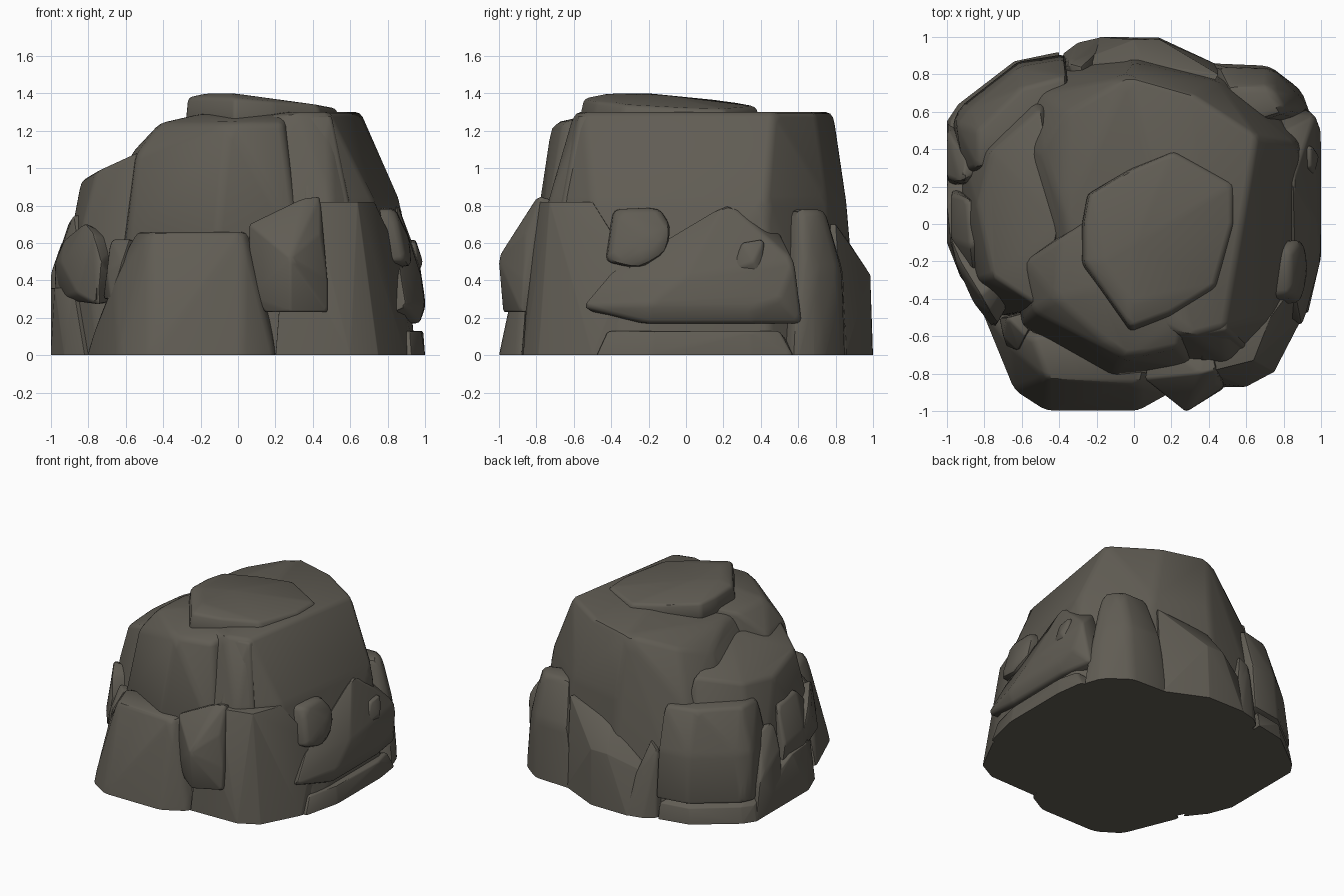
import bpy, bmesh, math

stone = bpy.data.materials.new("weathered grey brown stone")
stone.diffuse_color = (0.118, 0.108, 0.088, 1)


def ring(z, *pts):
    """Horizontal outline at height z."""
    return [(x, y, z) for x, y in pts]


def chunk(name, pts, bevel=0.025):
    """Convex block of rock around the given corners, with worn edges."""
    bm = bmesh.new()
    for x, y, z in pts:
        bm.verts.new((x, y, z))
        if z == 0:  # carry the foot below ground, it is cut off flat later
            bm.verts.new((x, y, -0.1))
    bmesh.ops.convex_hull(bm, input=bm.verts[:])
    loose = [v for v in bm.verts if not v.link_faces]
    bmesh.ops.delete(bm, geom=loose, context='VERTS')
    bmesh.ops.dissolve_limit(bm, angle_limit=math.radians(4), verts=bm.verts[:], edges=bm.edges[:])
    bmesh.ops.recalc_face_normals(bm, faces=bm.faces[:])
    bmesh.ops.bevel(bm, geom=bm.edges[:], offset=bevel, segments=2, profile=0.5,
                    affect='EDGES', clamp_overlap=True)
    # flat base on the ground
    cut = bmesh.ops.bisect_plane(bm, geom=bm.verts[:] + bm.edges[:] + bm.faces[:],
                                 plane_co=(0, 0, 0), plane_no=(0, 0, 1), clear_inner=True)
    rim = [e for e in cut['geom_cut'] if isinstance(e, bmesh.types.BMEdge)]
    if rim:
        bmesh.ops.contextual_create(bm, geom=rim)
    bmesh.ops.recalc_face_normals(bm, faces=bm.faces[:])
    me = bpy.data.meshes.new(name)
    bm.to_mesh(me)
    bm.free()
    me.materials.append(stone)
    ob = bpy.data.objects.new(name, me)
    bpy.context.collection.objects.link(ob)
    bpy.context.view_layer.objects.active = ob
    ob.select_set(True)
    bpy.ops.object.shade_smooth_by_angle(angle=math.radians(35))
    ob.select_set(False)


# tall core with the big right and back walls
chunk("main_body",
      ring(0, (.95, -.35), (.95, .45), (.6, .78), (0, .93), (-.6, .82), (-.9, .5),
           (-.9, -.1), (-.7, -.65), (-.2, -.85), (.5, -.84))
      + ring(.82, (.87, .43), (.73, -.5), (.5, -.74), (.45, .76), (.02, .86), (-.5, .7))
      + ring(1.3, (.49, -.55), (.66, .47), (.32, .69), (-.03, .79), (.3, -.6))
      + [(-.36, .6, 1.21), (-.5, .4, 1.14), (-.37, .05, 1.23), (-.3, -.4, 1.2)], .03)

# lower ledge on the left
chunk("left_ledge",
      ring(0, (-.95, .45), (-.95, -.1), (-.75, -.5), (-.3, -.5), (-.3, .75), (-.65, .76))
      + [(-.84, .1, .93), (-.77, .38, .96), (-.5, .62, 1.03), (-.4, 0, 1.12),
         (-.76, -.28, .98), (-.5, -.45, 1.1), (-.88, 0, .72), (-.83, -.3, .7)])

# upper front block
chunk("front_shoulder",
      ring(.58, (-.6, -.55), (-.12, -.82), (.33, -.77), (.4, -.3), (-.65, -.2))
      + ring(1.07, (-.58, -.2), (-.54, -.47))
      + ring(1.24, (-.42, -.4), (-.05, -.72), (.24, -.66), (-.4, -.08))
      + ring(1.29, (-.2, .05), (.27, -.5), (.2, 0), (-.2, -.35)), .03)

# pillar at the front right corner of the summit
chunk("corner_pillar",
      ring(.7, (.36, -.77), (.62, -.68), (.6, -.3), (.3, -.4))
      + ring(1.28, (.3, -.5), (.36, -.59), (.5, -.57), (.5, -.35), (.4, -.3)), .015)

# summit cap
cap = [(-.28, 0), (-.25, .16), (-.02, .3), (.22, .4), (.4, .27), (.55, .22), (.55, 0),
       (.45, -.35), (.2, -.5), (-.02, -.58), (-.28, -.22)]
chunk("summit_cap", ring(1.24, *cap)
      + [(x * .95, y * .95, 1.355 - .06 * x - .03 * y) for x, y in cap]
      + [(-.17, -.2, 1.4), (-.02, -.42, 1.4), (.0, -.1, 1.39)], .02)

# sloping apron at the foot of the front
chunk("front_apron",
      ring(0, (-.64, -.89), (-.47, -1), (.02, -1), (.2, -.9), (.2, -.5), (-.82, -.45))
      + ring(.4, (-.66, -.66), (-.55, -.84))
      + ring(.66, (-.47, -.83), (-.55, -.6), (.03, -.86), (.12, -.5)), .03)

# stone jutting from the front
chunk("front_wedge",
      ring(.23, (.15, -.88), (.28, -.98), (.48, -.88), (.45, -.6), (.12, -.6))
      + [(.06, -.83, .32), (.06, -.83, .7), (.07, -.83, .52), (.28, -1.005, .52), (.22, -.86, .69),
         (.35, -.8, .84), (.44, -.78, .85), (.44, -.86, .65), (.48, -.87, .4), (.4, -.6, .8), (.1, -.6, .7)], .012)

# buttress on the front right
chunk("right_front_buttress",
      ring(0, (.2, -.88), (.6, -.87), (.75, -.79), (.9, -.5), (.93, -.3), (.3, -.4))
      + ring(.82, (.4, -.79), (.64, -.73), (.73, -.5), (.45, -.5))
      + [(.25, -.83, .65), (.88, -.3, .5)], .03)

# overhanging slab and stones on the right
chunk("right_slab",
      ring(.17, (.97, -.2), (.97, .35), (.93, .62), (.7, .6), (.7, -.4))
      + [(.9, -.56, .26), (1, -.2, .27), (1, .35, .25), (1, .5, .3), (.97, .58, .5),
         (.98, .0, .42), (.92, .3, .62), (.85, .22, .82), (.8, .5, .66), (.87, -.4, .45)], .02)
chunk("right_boulder",
      [(.84, -.38, .78), (.84, -.15, .79), (.89, -.08, .68), (.91, -.1, .55), (.93, -.25, .46),
       (.9, -.42, .5), (.92, -.2, .62), (.6, -.4, .78), (.6, -.1, .75), (.7, -.2, .5), (.7, -.45, .5)], .03)
chunk("right_knob",
      [(.95, .3, .6), (.95, .42, .62), (.99, .36, .5), (.96, .24, .45), (.96, .4, .42),
       (.75, .3, .6), (.75, .4, .4)], .012)
chunk("right_foot",
      ring(0, (1, .35), (1, -.18), (.93, -.48), (.6, -.4), (.6, .6), (.97, .57))
      + ring(.13, (.99, .34), (.98, -.17), (.92, -.42), (.95, .5), (.6, 0)), .012)

# stones at the back
chunk("back_right_boulder",
      ring(0, (.38, .86), (.72, .85), (.89, .72), (.96, .57), (.5, .4))
      + ring(.45, (.45, .84), (.74, .83), (.88, .68))
      + ring(.78, (.5, .74), (.73, .74), (.82, .6), (.5, .5)), .04)
chunk("back_buttress",
      ring(0, (-.3, .93), (-.18, 1), (.13, 1), (.45, .85), (.3, .5), (-.4, .5))
      + [(.0, .985, .43), (.14, .985, .43), (.45, .8, .7), (.05, .86, .62), (-.3, .87, .3),
         (-.3, .6, .4), (.3, .5, .7)], .025)
chunk("back_pillar",
      ring(0, (-.38, .91), (-.3, .97), (-.17, 1), (-.1, .7), (-.4, .6))
      + [(-.35, .86, .5), (-.28, .84, .56), (-.2, .92, .3), (-.25, .6, .5)], .02)

# stones on the left
chunk("left_boulder",
      ring(.15, (-.92, .27), (-.97, .54), (-.93, .63), (-.62, .87), (-.37, .91), (-.3, .5), (-.7, .2))
      + ring(.52, (-.91, .28), (-.95, .53), (-.88, .62), (-.61, .84), (-.37, .88))
      + ring(.84, (-.84, .3), (-.84, .5), (-.6, .73), (-.36, .79), (-.4, .4)), .025)
chunk("left_pillar",
      ring(0, (-1, .55), (-1, .2), (-.8, .2), (-.8, .5))
      + [(-1, .5, .3), (-1, .25, .45), (-.93, .22, .65), (-.9, .35, .62), (-.8, .3, .6)], .02)
chunk("left_side_slab",
      ring(.2, (-.97, .2), (-.97, -.1), (-.88, -.3), (-.6, 0))
      + [(-.98, .16, .45), (-.98, -.08, .48), (-.9, .14, .72), (-.88, -.12, .75), (-.86, -.28, .6),
         (-.6, 0, .75)], .02)
chunk("left_front_slab",
      [(-.95, -.22, .5), (-.93, -.2, .62), (-.82, -.38, .71), (-.77, -.47, .65), (-.73, -.53, .5),
       (-.75, -.56, .27), (-.86, -.42, .33), (-.98, -.08, .5), (-.97, -.05, .3), (-.6, -.2, .6), (-.6, -.3, .3)], .015)
chunk("left_foot",
      ring(0, (-1, .55), (-1, -.1), (-.93, -.28), (-.82, -.42), (-.64, .87), (-.4, .92), (-.94, .64), (-.5, 0))
      + ring(.36, (-1, .1), (-.98, -.1), (-.88, -.28), (-.7, .3))
      + ring(.12, (-.98, .55), (-.92, .63), (-.63, .86), (-.4, .9)), .02)
chunk("small_front_left_stone",
      [(-.68, -.5, .62), (-.58, -.6, .62), (-.62, -.68, .5), (-.7, -.6, .45), (-.68, -.66, .3),
       (-.72, -.5, .3), (-.5, -.45, .6), (-.5, -.5, .3)], .012)
